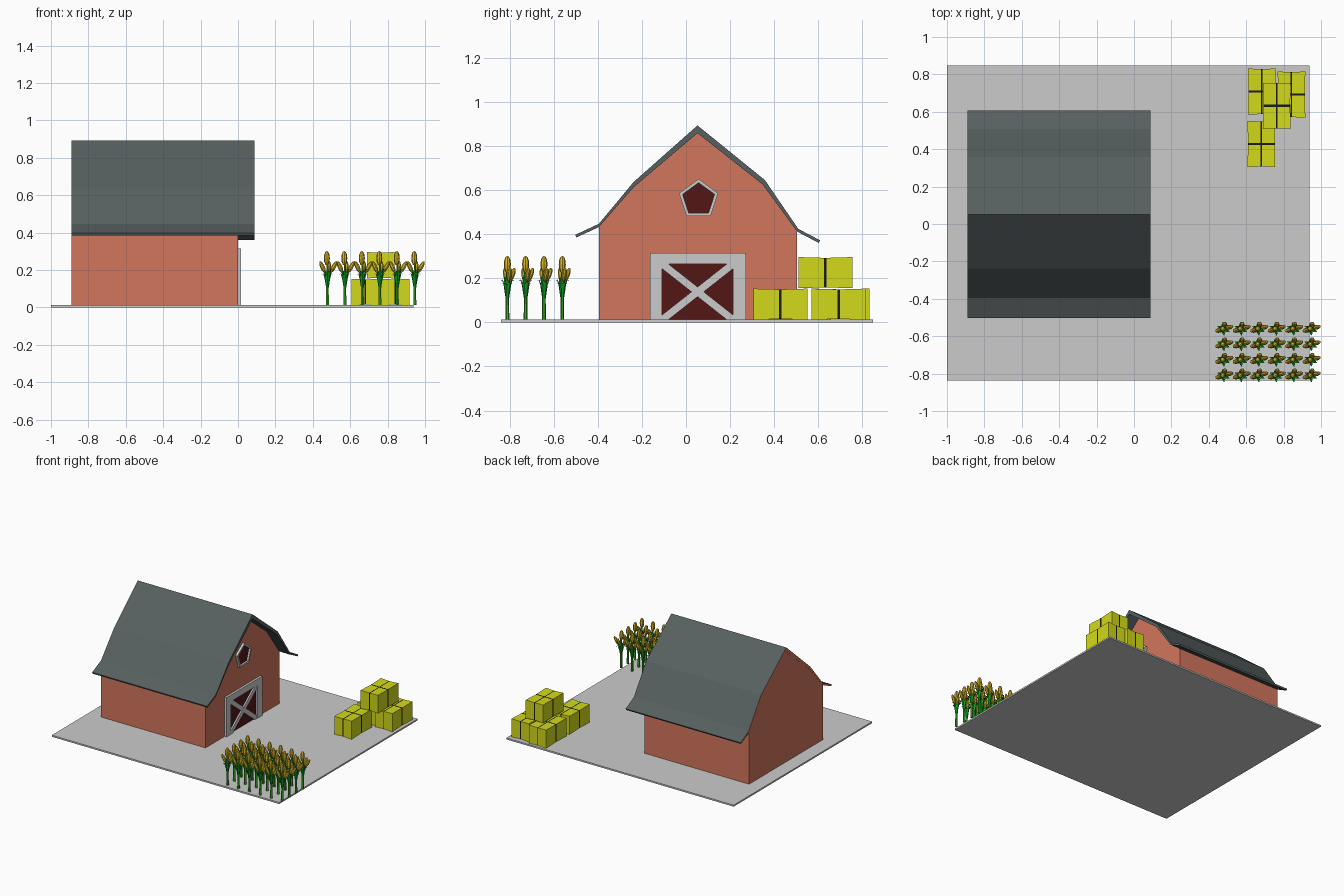
import bpy, bmesh, math
from mathutils import Vector, Matrix

if "Cube" in bpy.data.objects:
    bpy.data.objects.remove(bpy.data.objects["Cube"])


def mat(name, rgb):
    m = bpy.data.materials.new(name)
    m.diffuse_color = (*rgb, 1)
    m.use_nodes = True
    m.node_tree.nodes["Principled BSDF"].inputs["Base Color"].default_value = m.diffuse_color
    return m


RED = mat("barn_red", (0.65, 0.18, 0.11))
DARK = mat("dark_opening", (0.09, 0.008, 0.008))
SLATE = mat("roof_slate", (0.095, 0.115, 0.115))
HAY = mat("hay", (0.65, 0.70, 0.01))
BLACK = mat("strap_black", (0.01, 0.01, 0.01))
GREEN = mat("leaf_green", (0.005, 0.36, 0.02))
STALK = mat("stalk_green", (0.05, 0.42, 0.02))
CORN = mat("corn_yellow", (0.70, 0.48, 0.02))


def finish(bm, name, mats=()):
    me = bpy.data.meshes.new(name)
    bm.to_mesh(me)
    bm.free()
    for m in mats:
        me.materials.append(m)
    ob = bpy.data.objects.new(name, me)
    bpy.context.collection.objects.link(ob)
    return ob


def prism(name, polys, x0, x1, *mats):
    """Extrude (y, z) outlines from x0 to x1; second material goes on the x0 cap."""
    bm = bmesh.new()
    for pts in polys:
        a = [bm.verts.new((x0, y, z)) for y, z in pts]
        b = [bm.verts.new((x1, y, z)) for y, z in pts]
        cap = bm.faces.new(a)
        cap.material_index = 1 if len(mats) > 1 else 0
        bm.faces.new(b[::-1])
        n = len(pts)
        for i in range(n):
            j = (i + 1) % n
            bm.faces.new((a[i], b[i], b[j], a[j]))
    bmesh.ops.recalc_face_normals(bm, faces=bm.faces)
    return finish(bm, name, mats)


G = 0.012  # ground thickness

# Ground slab
prism("ground_slab", [[(-0.838, 0), (0.848, 0), (0.848, G), (-0.838, G)]], -1.0, 0.937)

# Barn body and gambrel roof
under = [(-0.497, 0.385), (-0.395, 0.432), (-0.238, 0.612), (0.052, 0.858),
         (0.348, 0.625), (0.503, 0.412), (0.602, 0.360)]
over = [(-0.502, 0.397), (-0.395, 0.447), (-0.238, 0.636), (0.052, 0.893),
        (0.358, 0.645), (0.509, 0.424), (0.608, 0.372)]
prism("barn_walls", [[(-0.395, G)] + under[1:6] + [(0.503, G)]], -0.89, 0, RED)
prism("barn_roof", [under + over[::-1]], -0.891, 0.088, SLATE, RED)

# Door: panel, frame and crossed braces
ya, yb, zt = -0.108, 0.213, 0.265
prism("door_panel", [[(ya, G), (yb, G), (yb, zt), (ya, zt)]], -0.005, 0.003, DARK)
prism("door_frame", [[(-0.163, G), (-0.163, 0.315), (0.272, 0.315), (0.272, G),
                      (yb, G), (yb, zt), (ya, zt), (ya, G)]], -0.005, 0.017)
d, e = 0.028, 0.022
brace = [(ya, G), (ya + d, G), (yb, zt - e), (yb, zt), (yb - d, zt), (ya, G + e)]
prism("door_brace_rising", [brace], -0.004, 0.014)
prism("door_brace_falling", [[(ya + yb - y, z) for y, z in brace]], -0.004, 0.0135)


# Five-sided loft window
def pentagon(r):
    return [(0.057 + r * math.sin(k * math.tau / 5), 0.557 + r * math.cos(k * math.tau / 5))
            for k in range(5)]


po, pi = pentagon(0.093), pentagon(0.076)
prism("window_panel", [pi], -0.005, 0.003, DARK)
prism("window_frame", [[po[k], po[(k + 1) % 5], pi[(k + 1) % 5], pi[k]] for k in range(5)],
      -0.005, 0.017)


# Hay bales: pinched box with strap strips across the middle
def hay_bale(name, x, y, z):
    bm = bmesh.new()
    size = Vector((0.148, 0.246, 0.141))
    bmesh.ops.create_cube(bm, size=1, matrix=Matrix.Diagonal((*size, 1)))
    sx, sy = 0.004, 0.006
    for axis, s in (((1, 0, 0), sx), ((0, 1, 0), sy)):
        for sign in (-1, 1):
            bmesh.ops.bisect_plane(bm, geom=bm.verts[:] + bm.edges[:] + bm.faces[:],
                                   plane_co=Vector(axis) * s * sign, plane_no=axis)
    for f in bm.faces:
        c = f.calc_center_median()
        f.material_index = int(abs(c.x) < sx or abs(c.y) < sy)
    for v in bm.verts:
        mx, my = abs(v.co.x) < 0.01, abs(v.co.y) < 0.01
        if my:
            v.co.x *= 0.97
        if mx:
            v.co.y *= 0.98
        if mx or my:
            v.co.z *= 0.95
    ob = finish(bm, name, (HAY, BLACK))
    ob.location = (x, y, z + size.z / 2)


for k, (x, y, z) in enumerate([(0.683, 0.708, G), (0.842, 0.692, G),
                               (0.681, 0.428, G), (0.763, 0.632, G + 0.143)]):
    hay_bale(f"hay_bale_{k + 1}", x, y, z)


# Corn plant: stalk, arching leaves and cobs in one shared mesh
def rod(bm, a, b, r, index):
    a, b = Vector(a), Vector(b)
    m = Matrix.Translation((a + b) / 2) @ (b - a).to_track_quat('Z', 'Y').to_matrix().to_4x4()
    r0 = bmesh.ops.create_cone(bm, cap_ends=True, segments=6, radius1=r, radius2=r * 0.7,
                               depth=(b - a).length, matrix=m)
    for f in {f for v in r0["verts"] for f in v.link_faces}:
        f.material_index = index


def cob(bm, a, b, r, index):
    a, b = Vector(a), Vector(b)
    m = (Matrix.Translation((a + b) / 2) @ (b - a).to_track_quat('Z', 'Y').to_matrix().to_4x4()
         @ Matrix.Diagonal((r, r, (b - a).length / 2, 1)))
    r0 = bmesh.ops.create_uvsphere(bm, u_segments=8, v_segments=6, radius=1, matrix=m)
    for f in {f for v in r0["verts"] for f in v.link_faces}:
        f.material_index = index


def leaf(bm, angle, z0, reach, height):
    rot = Matrix.Rotation(angle, 3, 'Z')
    rows = []
    for t, out, w in ((0, 0.08, 0.004), (0.35, 0.35, 0.010), (0.7, 0.65, 0.008), (1, 1, 0.001)):
        z = z0 + height * math.sin(t * 1.9) 
        rows.append([bm.verts.new(rot @ Vector((reach * out - 0.3 * abs(s) * w, s * w,
                                                z + 0.3 * abs(s) * w))) for s in (-1, 0, 1)])
    for p, q in zip(rows, rows[1:]):
        for i in (0, 1):
            bm.faces.new((p[i], q[i], q[i + 1], p[i + 1])).material_index = 1


bm = bmesh.new()
rod(bm, (0, 0, 0), (0, 0, 0.225), 0.009, 0)
for k in range(6):
    leaf(bm, math.radians(35 + 60 * k), 0.07 + 0.012 * (k % 3), 0.036, 0.10)
cob(bm, (-0.003, 0, 0.212), (-0.003, 0, 0.29), 0.016, 2)
for tip in ((0.050, 0.014), (-0.040, -0.012), (0.010, 0.034)):
    foot = (tip[0] * 0.3, tip[1] * 0.3, 0.172)
    rod(bm, (0, 0, 0.13), foot, 0.006, 1)
    cob(bm, foot, (tip[0], tip[1], 0.235), 0.0125, 2)
plant = finish(bm, "corn_plant_1_1", (STALK, GREEN, CORN))

# Field of six by four plants
for i in range(6):
    for j in range(4):
        ob = plant
        if i or j:
            ob = bpy.data.objects.new(f"corn_plant_{i + 1}_{j + 1}", plant.data)
            bpy.context.collection.objects.link(ob)
        ob.location = (0.478 + 0.0935 * i, -0.810 + 0.083 * j, G)
